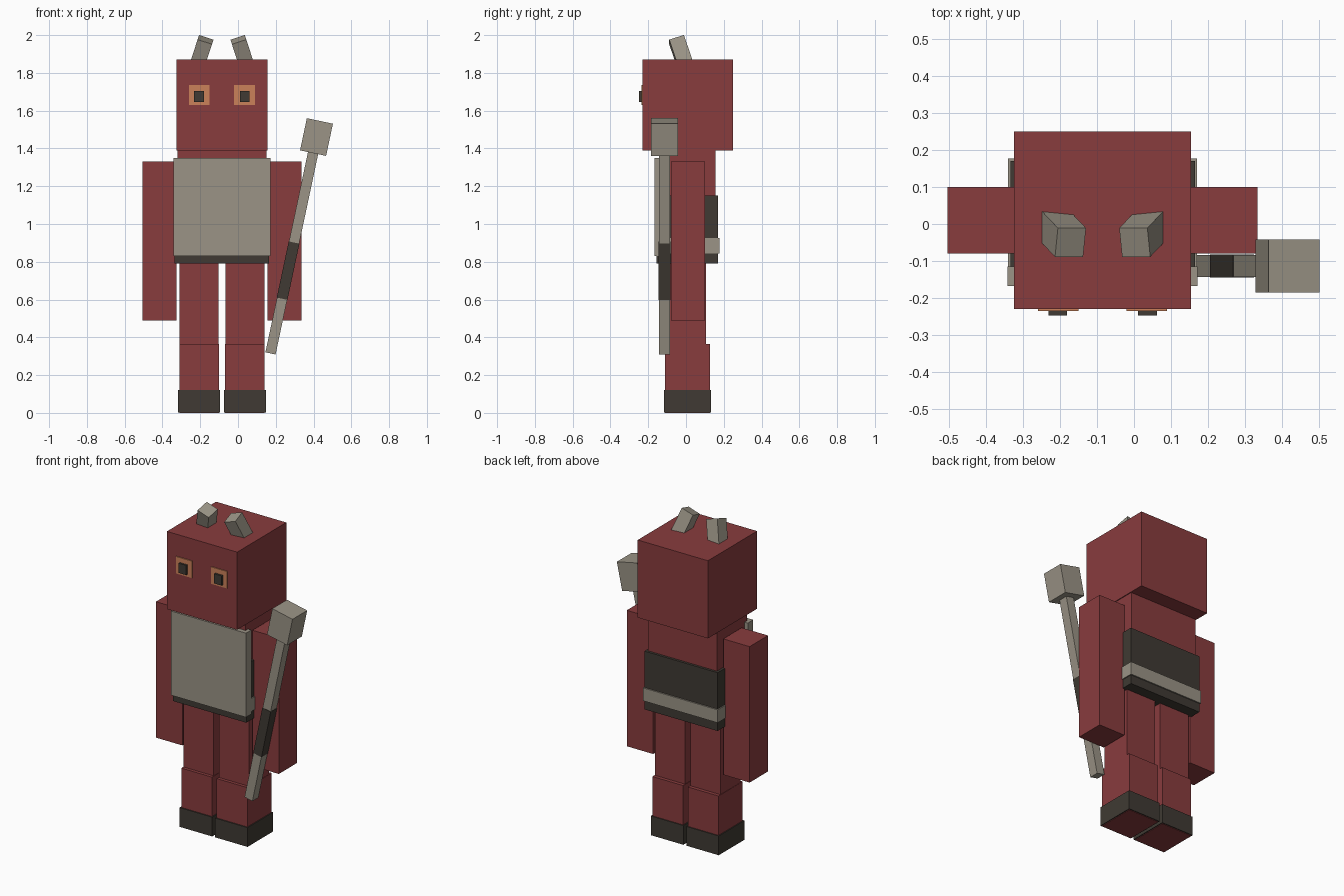
import bpy
import bmesh
from math import radians, sin, cos
from mathutils import Vector, Matrix, Euler

default = bpy.data.objects.get("Cube")
if default:
    bpy.data.objects.remove(default, do_unlink=True)


def make_material(name, rgb):
    mat = bpy.data.materials.new(name)
    mat.use_nodes = True
    colour = (*rgb, 1.0)
    mat.diffuse_color = colour
    mat.node_tree.nodes["Principled BSDF"].inputs["Base Color"].default_value = colour
    return mat


RED = make_material("dark red", (0.25, 0.045, 0.048))
STONE = make_material("stone grey", (0.325, 0.295, 0.238))
DARK = make_material("dark brown", (0.05, 0.042, 0.033))
ORANGE = make_material("orange", (0.6, 0.22, 0.1))

MID = -0.085  # mirror plane of the body


def block(name, mat, centre, size, rotation=Euler()):
    """Box of the given size, turned about its own centre."""
    bm = bmesh.new()
    bmesh.ops.create_cube(bm, size=1.0, matrix=Matrix.Diagonal((*size, 1.0)))
    mesh = bpy.data.meshes.new(name)
    bm.to_mesh(mesh)
    bm.free()
    mesh.materials.append(mat)
    obj = bpy.data.objects.new(name, mesh)
    obj.location = centre
    obj.rotation_euler = rotation
    bpy.context.collection.objects.link(obj)
    return obj


def span(name, mat, x, y, z):
    """Upright box between pairs of limits."""
    limits = (x, y, z)
    return block(name, mat, [(a + b) / 2 for a, b in limits],
                 [b - a for a, b in limits])


def centred(half):
    return (MID - half, MID + half)


# Head and torso
span("head", RED, centred(0.24), (-0.23, 0.25), (1.39, 1.87))
span("torso", RED, centred(0.235), (-0.14, 0.155), (0.80, 1.39))

# Waist wrap, belt and chest plate
span("waist_wrap", DARK, centred(0.25), (-0.155, 0.17), (0.79, 1.15))
span("belt", STONE, centred(0.256), (-0.16, 0.178), (0.845, 0.925))
span("chest_plate", STONE, centred(0.257), (-0.168, -0.115), (0.83, 1.35))

# Paired parts; side +1 is the model's left
for label, side in (("left", 1), ("right", -1)):
    def across(inner, outer):
        return sorted((MID + side * inner, MID + side * outer))

    span(label + "_arm", RED, across(0.24, 0.42), (-0.08, 0.10), (0.49, 1.33))
    span(label + "_upper_leg", RED, across(0.018, 0.224), (-0.09, 0.105), (0.36, 0.80))
    span(label + "_lower_leg", RED, across(0.016, 0.226), (-0.11, 0.127), (0.0, 0.365))
    span(label + "_boot", DARK, across(0.01, 0.232), (-0.117, 0.133), (0.003, 0.122))

    # Eyes
    span(label + "_eye", ORANGE, across(0.065, 0.175), (-0.236, -0.228), (1.63, 1.735))
    span(label + "_pupil", DARK, across(0.096, 0.147), (-0.248, -0.228), (1.645, 1.705))

    # Horns lean forward and inward
    turn = Euler((radians(18), radians(-18 * side), 0))
    tip = Vector((MID + side * 0.087, -0.05, 1.976))
    length = 0.17
    centre = tip - turn.to_matrix() @ Vector((0, 0, length / 2))
    block(label + "_horn", STONE, centre, (0.08, 0.082, length), turn)

# Mace, tilted outward beside the left arm
tilt = radians(12)
foot = Vector((0.172, -0.114, 0.315))
axis = Vector((sin(tilt), 0, cos(tilt)))


def mace_part(name, mat, start, end, width, depth):
    block(name, mat, foot + axis * (start + end) / 2,
          (width, depth, end - start), Euler((0, tilt, 0)))


mace_part("mace_shaft", STONE, 0.0, 1.12, 0.055, 0.059)
mace_part("mace_grip", DARK, 0.296, 0.6, 0.058, 0.062)
mace_part("mace_head", STONE, 1.084, 1.258, 0.141, 0.143)
